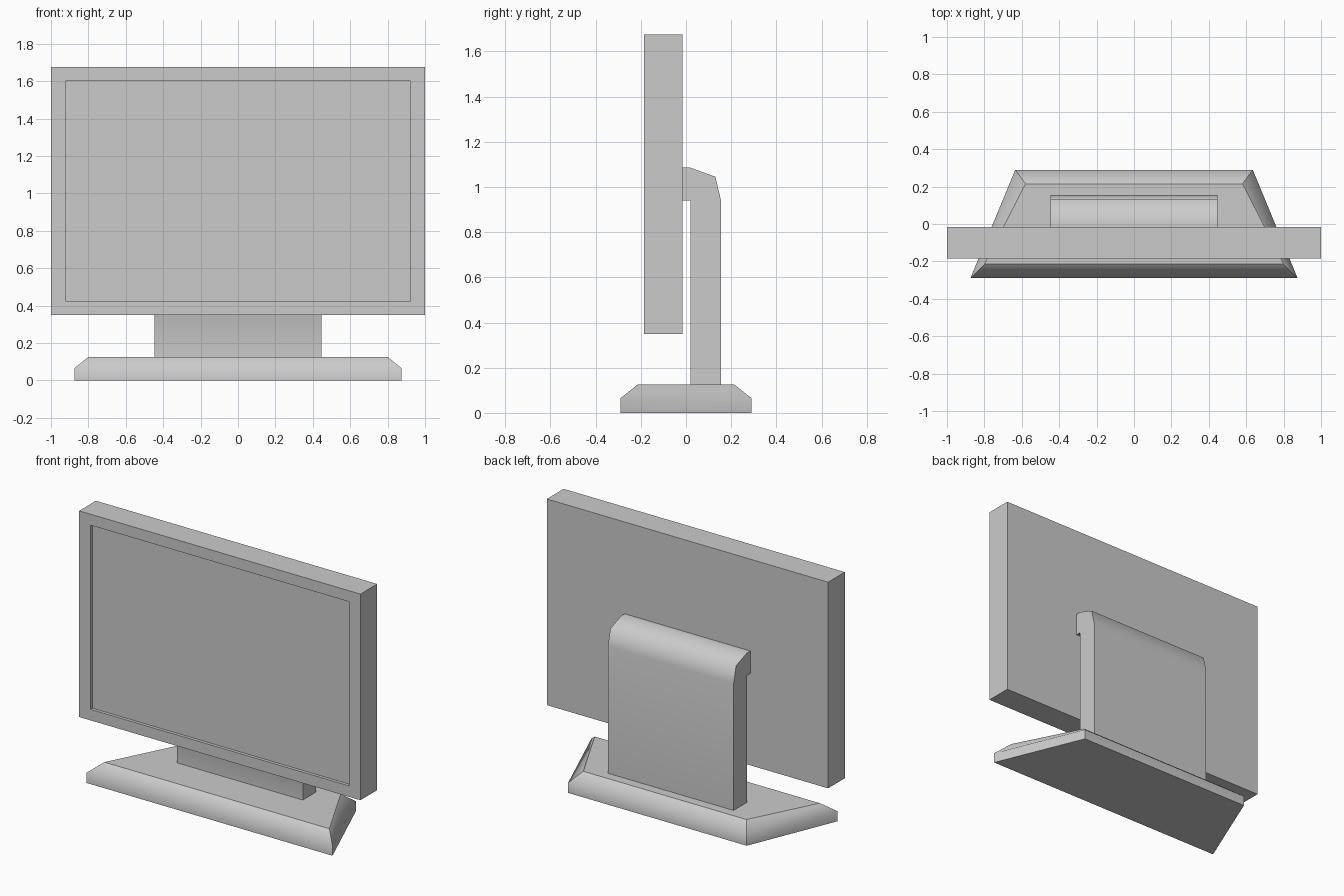
import bpy, bmesh

if "Cube" in bpy.data.objects:
    bpy.data.objects.remove(bpy.data.objects["Cube"])


def add_object(name, bm):
    bmesh.ops.recalc_face_normals(bm, faces=bm.faces[:])
    mesh = bpy.data.meshes.new(name)
    bm.to_mesh(mesh)
    bm.free()
    obj = bpy.data.objects.new(name, mesh)
    bpy.context.collection.objects.link(obj)
    return obj


def loft(bm, rings):
    """Bridge closed rings of points and cap both ends."""
    loops = [[bm.verts.new(p) for p in ring] for ring in rings]
    n = len(loops[0])
    for a, b in zip(loops, loops[1:]):
        for i in range(n):
            j = (i + 1) % n
            bm.faces.new((a[i], a[j], b[j], b[i]))
    bm.faces.new(loops[0])
    bm.faces.new(loops[-1])


def smooth(bm, is_soft):
    """Smooth shading, sharp everywhere except on soft edges."""
    for f in bm.faces:
        f.smooth = True
    for e in bm.edges:
        e.smooth = is_soft(e)


# Screen: box with a recessed display in the front face
bm = bmesh.new()
y0, y1, z0, z1 = -0.185, -0.015, 0.35, 1.675
loft(bm, [[(-1, y, z0), (1, y, z0), (1, y, z1), (-1, y, z1)] for y in (y0, y1)])
bm.normal_update()
bmesh.ops.recalc_face_normals(bm, faces=bm.faces[:])
front = min(bm.faces, key=lambda f: f.calc_center_median().y)
bmesh.ops.inset_individual(bm, faces=[front], thickness=0.1)
for v in front.verts:
    v.co.x *= 0.89 / 0.9
bmesh.ops.inset_individual(bm, faces=[front], thickness=0.0)
for v in front.verts:
    v.co.y += 0.02
add_object("screen", bm)

# Stand: bent side profile (y, z) stretched across x
profile = [(0.02, 0.125), (0.155, 0.125), (0.155, 0.94), (0.13, 1.045),
           (0.02, 1.085), (-0.015, 1.085), (-0.015, 0.94), (0.02, 0.94)]
bm = bmesh.new()
loft(bm, [[(x, y, z) for y, z in profile] for x in (-0.447, 0.447)])
smooth(bm, lambda e: abs(e.verts[0].co.x - e.verts[1].co.x) > 0.1
       and e.verts[0].co.z > 0.9 and e.verts[0].co.y > 0.0
       and e.calc_face_angle(0) < 1.1)
add_object("stand", bm)

# Base: trapezoid foot with a sloped upper rim
bm = bmesh.new()
levels = [(0.0, 0.875, 0.635, 0.29), (0.065, 0.875, 0.635, 0.29),
          (0.125, 0.80, 0.58, 0.215)]
loft(bm, [[(-f, -d, z), (f, -d, z), (b, d, z), (-b, d, z)] for z, f, b, d in levels])
smooth(bm, lambda e: all(abs(v.co.z - 0.065) < 0.001 for v in e.verts))
add_object("base", bm)
